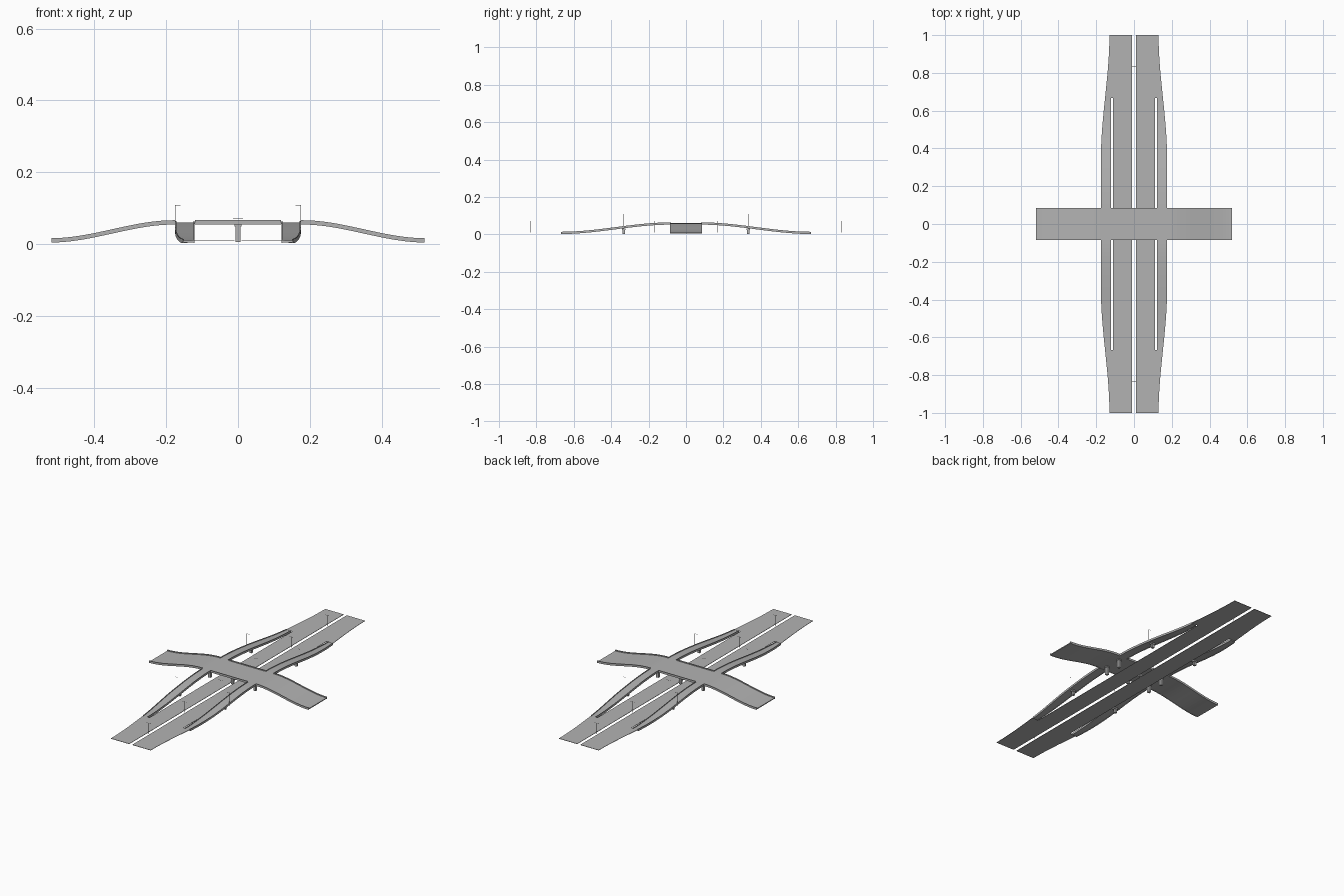
import bpy

cube = bpy.data.objects.get("Cube")
if cube:
    bpy.data.objects.remove(cube)

concrete = bpy.data.materials.new("road_grey")
concrete.use_nodes = True
concrete.diffuse_color = (0.45, 0.45, 0.45, 1)
concrete.node_tree.nodes["Principled BSDF"].inputs["Base Color"].default_value = (0.45, 0.45, 0.45, 1)


def smooth(t):
    t = min(max(t, 0), 1)
    return t * t * (3 - 2 * t)


def finish(ob, mirror):
    ob.data.materials.append(concrete)
    if mirror:
        mod = ob.modifiers.new("mirror", 'MIRROR')
        mod.use_axis = ('x' in mirror, 'y' in mirror, False)


def strip(name, start, end, steps, side_a, side_b, low, high, along='y', mirror=''):
    """Swept slab: sides and heights are functions of the distance along it."""
    verts, faces = [], []
    for i in range(steps + 1):
        t = start + (end - start) * i / steps
        a, b, lo, hi = side_a(t), side_b(t), low(t), high(t)
        for s, z in ((a, lo), (b, lo), (b, hi), (a, hi)):
            verts.append((t, s, z) if along == 'x' else (s, t, z))
        if i:
            n = 4 * i
            for k in range(4):
                m = (k + 1) % 4
                quad = (n - 4 + k, n - 4 + m, n + m, n + k)
                faces.append(quad if along == 'x' else quad[::-1])
    n = 4 * steps
    caps = [(3, 2, 1, 0), (n, n + 1, n + 2, n + 3)]
    faces += caps if along == 'x' else [c[::-1] for c in caps]
    if along == 'x':
        faces = [f[::-1] for f in faces[:-2]] + faces[-2:]
    else:
        faces = [f[::-1] for f in faces[:-2]] + faces[-2:]
    mesh = bpy.data.meshes.new(name)
    mesh.from_pydata(verts, [], faces)
    # Consistent outward normals
    import bmesh
    bm = bmesh.new()
    bm.from_mesh(mesh)
    bmesh.ops.recalc_face_normals(bm, faces=bm.faces)
    bm.to_mesh(mesh)
    bm.free()
    ob = bpy.data.objects.new(name, mesh)
    bpy.context.collection.objects.link(ob)
    finish(ob, mirror)


def const(v):
    return lambda t: v


def box(name, x, y, z, mirror=''):
    strip(name, y[0], y[1], 1, const(x[0]), const(x[1]), const(z[0]), const(z[1]), 'y', mirror)


# Heights and outlines
def deck_z(x):
    return 0.06 - 0.05 * smooth((abs(x) - 0.18) / 0.34)


def ramp_z(y):
    return 0.06 - 0.05 * smooth((y - 0.085) / 0.582)


def outer(y):
    return 0.175 - 0.045 * smooth((y - 0.35) / 0.65)


def plus(f, d):
    return lambda t: f(t) + d


INNER = 0.121

# Crossing deck with kerbs that open at the ramps
strip("crossing_deck", -0.52, 0.52, 64, const(-0.085), const(0.085),
      plus(deck_z, -0.005), deck_z, 'x')
strip("deck_middle_kerb", -0.12, 0.12, 1, const(0.082), const(0.086),
      plus(deck_z, -0.006), plus(deck_z, 0.006), 'x', 'y')
strip("deck_arm_kerb", 0.175, 0.52, 24, const(0.082), const(0.086),
      plus(deck_z, -0.006), plus(deck_z, 0.006), 'x', 'xy')

# Two carriageways, widening where the ramps merge
box("carriageway", (0.01, 0.111), (-0.667, 0.667), (0.009, 0.011), 'x')
strip("merge_road", 0.667, 1, 12, const(0.01), outer, const(0.009), const(0.011), 'y', 'xy')

# Curved slip ramps and their kerbs
strip("slip_ramp", 0.085, 0.667, 28, const(INNER), outer,
      plus(ramp_z, -0.006), ramp_z, 'y', 'xy')
strip("ramp_outer_kerb", 0.085, 0.667, 28, plus(outer, -0.003), outer,
      plus(ramp_z, -0.008), plus(ramp_z, 0.004), 'y', 'xy')
strip("ramp_inner_kerb", 0.085, 0.667, 28, const(INNER), const(INNER + 0.003),
      plus(ramp_z, -0.008), plus(ramp_z, 0.004), 'y', 'xy')

# Columns under the deck and the ramps
for label, x in (("middle", 0), ("side", 0.148)):
    sides = 'xy' if x else 'y'
    box(label + "_column", (x - 0.007, x + 0.007), (0.043, 0.057), (0.005, 0.05), sides)
    box(label + "_column_cap", (x - 0.01, x + 0.01), (0.04, 0.06), (0.049, 0.056), sides)
box("ramp_column", (0.141, 0.155), (0.327, 0.339), (0.003, 0.03), 'xy')
box("ramp_column_cap", (0.136, 0.16), (0.324, 0.342), (0.024, 0.032), 'xy')

# Lamp posts on the ramps and between the carriageways
box("ramp_lamp_post", (0.1742, 0.1758), (0.3322, 0.3338), (0.03, 0.108), 'xy')
box("ramp_lamp_arm", (0.16, 0.1758), (0.3324, 0.3336), (0.107, 0.1082), 'xy')
for i, y in enumerate((0.167, 0.5, 0.833)):
    tag = "_%d" % (i + 1)
    box("median_lamp_post" + tag, (-0.0006, 0.0006), (y - 0.0006, y + 0.0006), (0.009, 0.072), 'y')
    box("median_lamp_arm" + tag, (-0.014, 0.014), (y - 0.0006, y + 0.0006), (0.071, 0.072), 'y')
